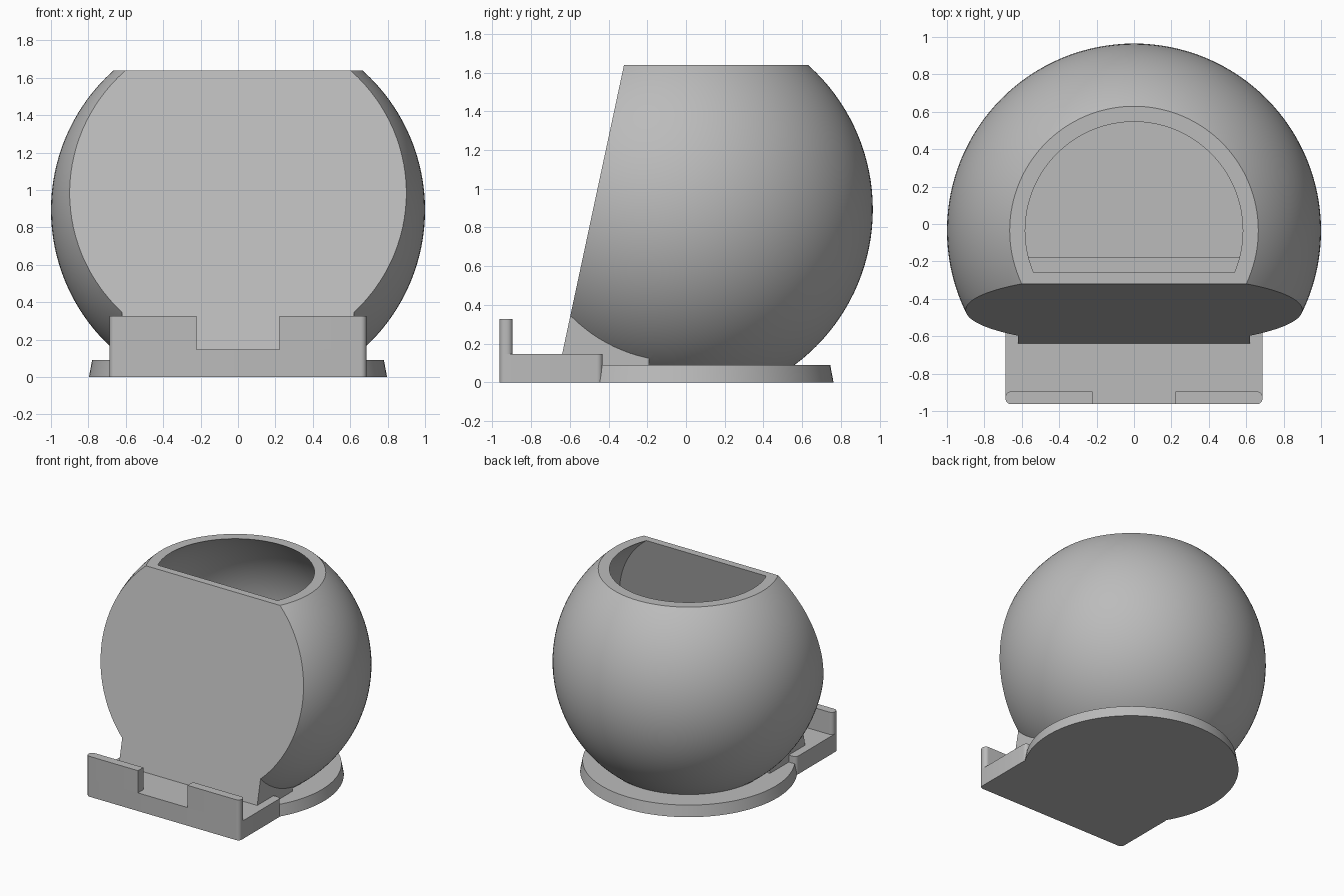
import bpy, bmesh
from math import radians
from mathutils import Matrix, Vector

if "Cube" in bpy.data.objects:
    bpy.data.objects.remove(bpy.data.objects["Cube"], do_unlink=True)

GREY = (0.5, 0.5, 0.5, 1)
mat = bpy.data.materials.new("plain grey")
mat.use_nodes = True
mat.diffuse_color = GREY
mat.node_tree.nodes["Principled BSDF"].inputs["Base Color"].default_value = GREY

CENTRE = Vector((0, -0.035, 0.893))
TOP, FLOOR, STEP = 1.64, 0.155, 0.345
FRONT_NORMAL = Vector((0, -1, 0.214)).normalized()


def finish(name, bm):
    bmesh.ops.recalc_face_normals(bm, faces=bm.faces)
    mesh = bpy.data.meshes.new(name)
    bm.to_mesh(mesh)
    bm.free()
    mesh.materials.append(mat)
    obj = bpy.data.objects.new(name, mesh)
    bpy.context.collection.objects.link(obj)
    return obj


def activate(obj):
    bpy.ops.object.select_all(action="DESELECT")
    obj.select_set(True)
    bpy.context.view_layer.objects.active = obj


def smooth(obj):
    activate(obj)
    bpy.ops.object.shade_smooth_by_angle(angle=radians(30))


def cut(bm, point, normal):
    """Slice away everything on the normal's side and cap the opening."""
    res = bmesh.ops.bisect_plane(bm, geom=bm.verts[:] + bm.edges[:] + bm.faces[:],
                                 plane_co=point, plane_no=normal, clear_outer=True)
    edges = [e for e in res["geom_cut"] if isinstance(e, bmesh.types.BMEdge)]
    bmesh.ops.edgeloop_fill(bm, edges=edges)


def ball(radius):
    bm = bmesh.new()
    bmesh.ops.create_uvsphere(bm, u_segments=128, v_segments=64, radius=radius,
                              matrix=Matrix.Translation(CENTRE))
    return bm


def box(name, lo, hi, round_edge=None):
    """Box between two corners; round_edge picks vertical edges to round by x."""
    lo, hi = Vector(lo), Vector(hi)
    bm = bmesh.new()
    bmesh.ops.create_cube(bm, size=1, matrix=Matrix.Translation((lo + hi) / 2)
                          @ Matrix.Diagonal((*(hi - lo), 1)))
    if round_edge:
        edges = [e for e in bm.edges
                 if abs(e.verts[0].co.z - e.verts[1].co.z) > 0.01
                 and round_edge(e.verts[0].co.x)]
        bmesh.ops.bevel(bm, geom=edges, offset=0.03, segments=6, profile=0.5,
                        affect="EDGES")
    return finish(name, bm)


def boolean(obj, tool, operation):
    mod = obj.modifiers.new("boolean", "BOOLEAN")
    mod.object, mod.operation, mod.solver = tool, operation, "EXACT"
    activate(obj)
    bpy.ops.object.modifier_apply(modifier=mod.name)
    bpy.data.objects.remove(tool, do_unlink=True)


# Hollow space inside the bowl, with a raised step at the front of its floor
bm = ball(0.947)
cut(bm, (0, 0, FLOOR), (0, 0, -1))
cut(bm, (0, -0.26, TOP), FRONT_NORMAL)
cavity = finish("cavity", bm)
boolean(cavity, box("step_cutter", (-1, -1, 0), (1, -0.18, STEP)), "DIFFERENCE")

# Round bowl with foot block, open top and sloping flat front
bm = ball(1.0)
cut(bm, (0, 0, TOP), (0, 0, 1))
cut(bm, (0, 0, 0.05), (0, 0, -1))
bowl = finish("bowl", bm)
boolean(bowl, box("foot_block", (-0.62, -0.8, 0.05), (0.62, -0.19, STEP)), "UNION")
boolean(bowl, cavity, "DIFFERENCE")
bm = bmesh.new()
bm.from_mesh(bowl.data)
cut(bm, (0, -0.32, TOP), FRONT_NORMAL)
bmesh.ops.recalc_face_normals(bm, faces=bm.faces)
bm.to_mesh(bowl.data)
bm.free()
smooth(bowl)

# Tapered base disc
bm = bmesh.new()
bmesh.ops.create_cone(bm, cap_ends=True, segments=128, radius1=0.797, radius2=0.78,
                      depth=0.09, matrix=Matrix.Translation((0, CENTRE.y, 0.045)))
smooth(finish("base_disc", bm))

# Front tray and its two raised lips
smooth(box("tray", (-0.687, -0.963, 0), (0.687, -0.43, 0.147), lambda x: True))
for side, name in ((1, "left_lip"), (-1, "right_lip")):
    x0, x1 = sorted((0.222 * side, 0.687 * side))
    smooth(box(name, (x0, -0.963, 0.147), (x1, -0.895, 0.327),
               lambda x: abs(x) > 0.5))
